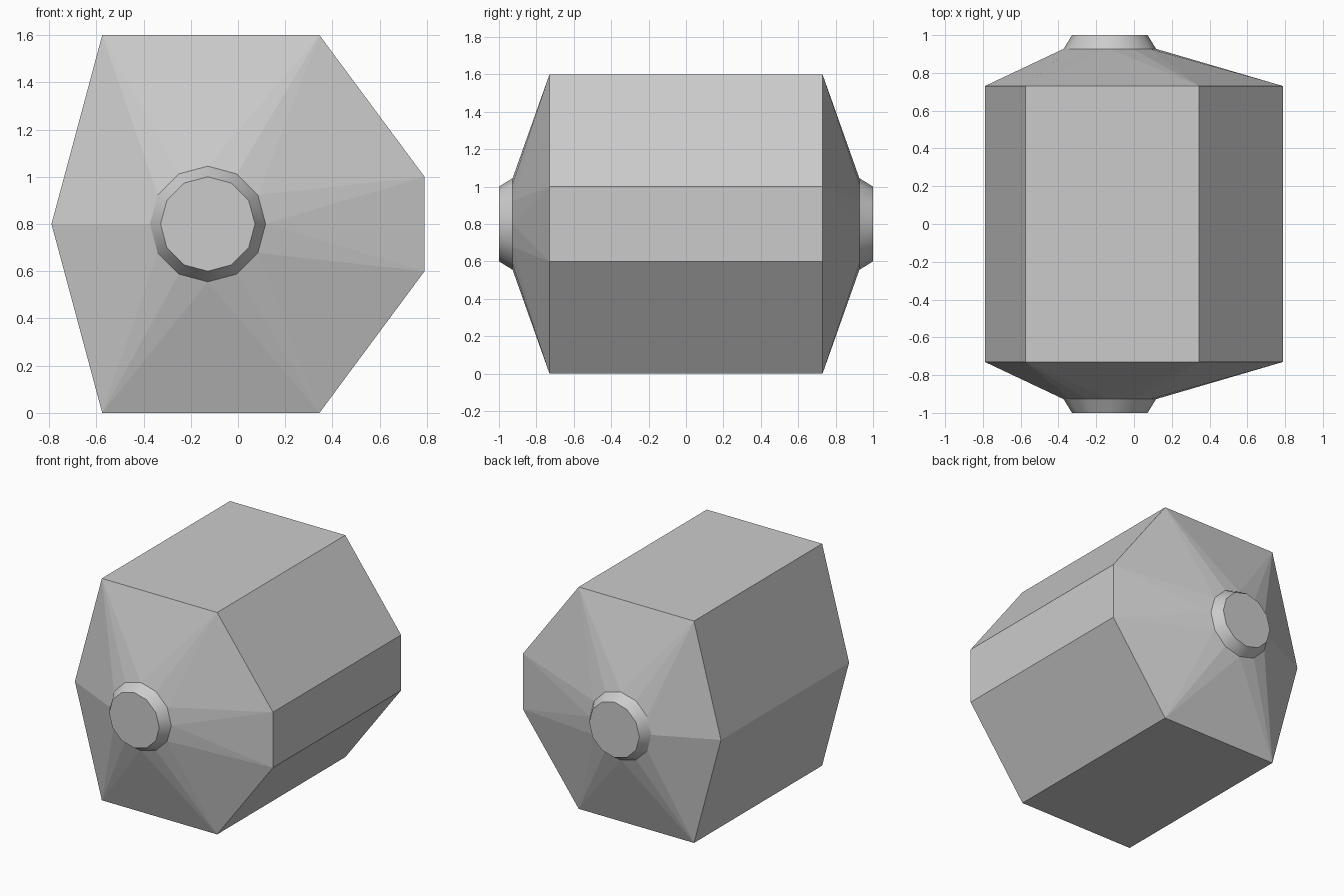
import bpy, bmesh, math

if "Cube" in bpy.data.objects:
    bpy.data.objects.remove(bpy.data.objects["Cube"])

grey = bpy.data.materials.new("plain grey")
grey.diffuse_color = (0.6, 0.6, 0.6, 1)
grey.use_nodes = True
grey.node_tree.nodes["Principled BSDF"].inputs["Base Color"].default_value = grey.diffuse_color

# Seven-sided drum section (x, z) and the off-centre hub axis
SECTION = [(-0.79, 0.8), (-0.575, 1.6), (0.345, 1.6), (0.79, 1.0),
           (0.79, 0.6), (0.345, 0.0), (-0.575, 0.0)]
CX, CZ, SIDES = -0.128, 0.8, 12
SHOULDER, COLLAR, TIP = 0.73, 0.927, 1.0


def ring(bm, radius, y):
    return [bm.verts.new((CX + radius * math.cos(a), y, CZ + radius * math.sin(a)))
            for a in (i * math.tau / SIDES for i in range(SIDES))]


def finish(bm, name):
    bmesh.ops.recalc_face_normals(bm, faces=bm.faces)
    mesh = bpy.data.meshes.new(name)
    bm.to_mesh(mesh)
    bm.free()
    mesh.materials.append(grey)
    obj = bpy.data.objects.new(name, mesh)
    bpy.context.collection.objects.link(obj)
    return obj


# Drum body with faceted tapering ends, open where the hubs sit
bm = bmesh.new()
for s in (-1, 1):
    for x, z in SECTION:
        bm.verts.new((x, s * SHOULDER, z))
    ring(bm, 0.245, s * COLLAR)
bmesh.ops.convex_hull(bm, input=bm.verts)
bmesh.ops.recalc_face_normals(bm, faces=bm.faces)
caps = [f for f in bm.faces if all(abs(v.co.y) > COLLAR - 0.01 for v in f.verts)]
bmesh.ops.delete(bm, geom=caps, context='FACES')
bmesh.ops.dissolve_limit(bm, angle_limit=0.002, verts=bm.verts, edges=bm.edges)
finish(bm, "drum_body")

# Tapered round hubs, front and back
for s, name in ((-1, "front_hub"), (1, "back_hub")):
    bm = bmesh.new()
    base, tip = ring(bm, 0.245, s * COLLAR), ring(bm, 0.2, s * TIP)
    for i in range(SIDES):
        j = (i + 1) % SIDES
        bm.faces.new((base[i], base[j], tip[j], tip[i]))
    bm.faces.new(tip)
    # the base is open, so set the outward side from the tip face
    bmesh.ops.recalc_face_normals(bm, faces=bm.faces)
    hub = finish(bm, name)
    if hub.data.polygons[-1].normal.y * s < 0:
        hub.data.flip_normals()
    bpy.ops.object.select_all(action='DESELECT')
    hub.select_set(True)
    bpy.context.view_layer.objects.active = hub
    bpy.ops.object.shade_smooth_by_angle(angle=math.radians(32))
